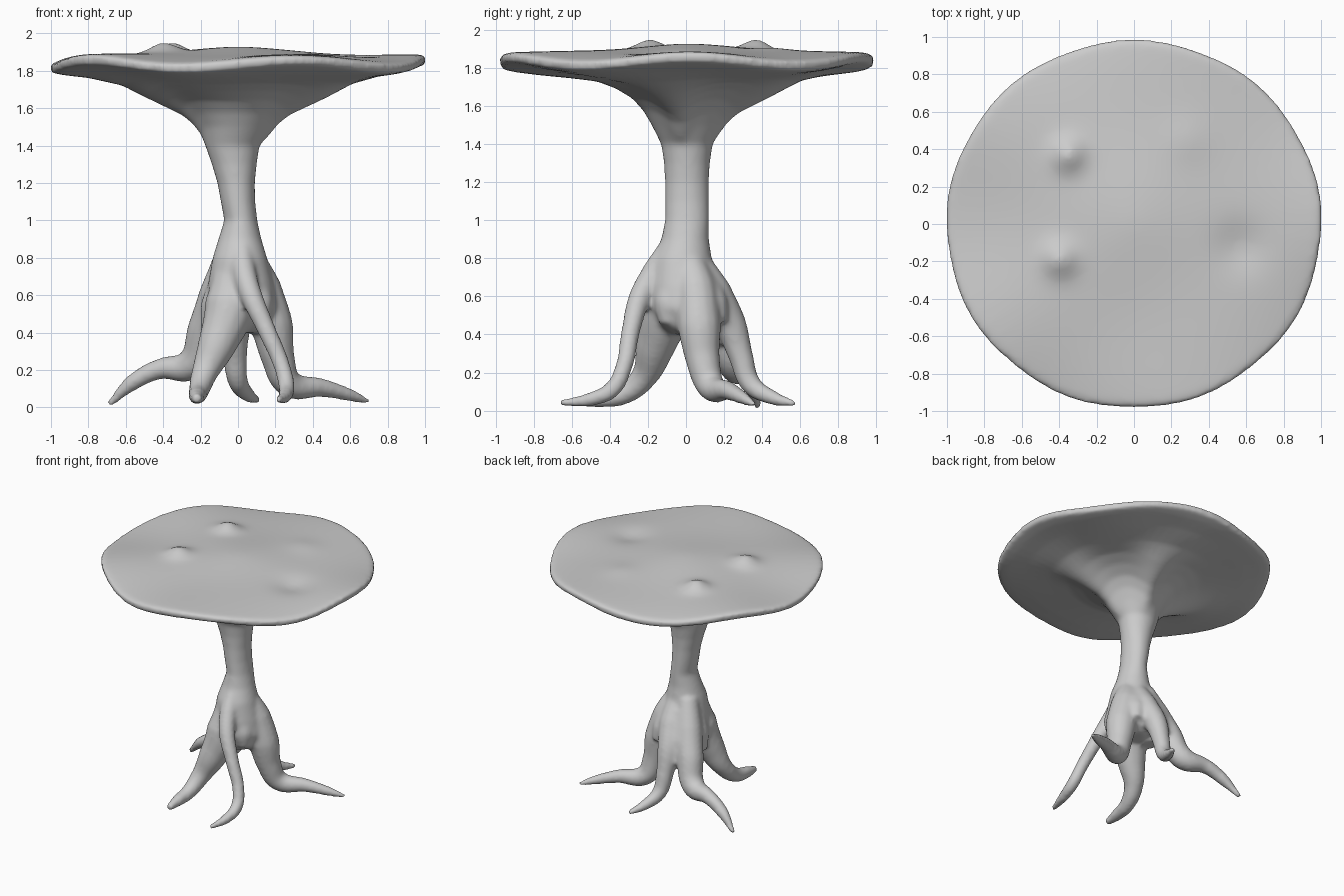
import bpy, bmesh
from math import sin, cos, pi, radians, exp

if "Cube" in bpy.data.objects:
    bpy.data.objects.remove(bpy.data.objects["Cube"])

SEG = 72
parts = []


def rib(a):
    # buttress ridges under the cap
    total = 0
    for centre in (180, -12, 75):
        d = (a - radians(centre) + pi) % (2 * pi) - pi
        total += exp(-(d / 0.38) ** 2)
    return total


def bump(x, y, cx, cy, h, w):
    return h * exp(-((x - cx) ** 2 + (y - cy) ** 2) / w ** 2)


# Trunk rings: centre x, centre y, radius x, radius y, z
trunk = [(.04, .02, .08, .10, .40), (.03, .02, .15, .16, .44),
         (.025, 0, .19, .19, .54), (.015, -.015, .175, .18, .66),
         (.01, -.02, .145, .155, .80), (.01, -.005, .115, .125, .90),
         (.015, .005, .088, .115, 1.0), (0, .005, .092, .115, 1.1),
         (-.01, .005, .10, .115, 1.2), (-.02, .005, .12, .12, 1.3),
         (-.03, .005, .145, .135, 1.4)]
# Underside and top of the cap: radius, z
under = [(.185, 1.49), (.23, 1.56), (.29, 1.62), (.38, 1.67), (.48, 1.71),
         (.62, 1.745), (.80, 1.775), (.93, 1.797), (1.0, 1.815)]
top = [(1.005, 1.858)] + [(1 - .03 * i, 1.864 + .045 * (i / 32) ** .7) for i in range(1, 33)]

bm = bmesh.new()
rings = []
for cx, cy, rx, ry, z in trunk:
    rings.append([bm.verts.new((cx + rx * cos(2 * pi * i / SEG),
                                cy + ry * sin(2 * pi * i / SEG), z)) for i in range(SEG)])
for n, (r, z) in enumerate(under + top):
    ring = []
    for i in range(SEG):
        a = 2 * pi * i / SEG
        k = r * (1 + .004 * r * sin(9 * a))
        x, y = k * cos(a), .98 * k * sin(a)
        zz = z + .022 * r ** 3 * cos(5 * a - .1) - .004 * r * r
        if n < len(under):
            fade = max(0, 1 - ((r - .38) / .28) ** 2)
            zz += fade * (.025 - .09 * rib(a))
            x -= .02 * max(0, 1 - r * 2)
        else:
            zz += bump(x, y, -.35, .37, .06, .085) + bump(x, y, -.40, -.19, .055, .09)
            zz += bump(x, y, .57, -.12, -.03, .13) + bump(x, y, .28, .45, .012, .12)
            zz += bump(x, y, .05, .05, .015, .35) + .005 * sin(5 * x + 2) * cos(6 * y)
        ring.append(bm.verts.new((x, y, zz)))
    rings.append(ring)
for a, b in zip(rings, rings[1:]):
    for i in range(SEG):
        j = (i + 1) % SEG
        bm.faces.new((a[i], a[j], b[j], b[i]))
bm.faces.new(rings[0][::-1])
bm.faces.new(rings[-1])
mesh = bpy.data.meshes.new("tree_table")
bm.to_mesh(mesh)
bm.free()
table = bpy.data.objects.new("tree_table", mesh)
bpy.context.collection.objects.link(table)
parts.append(table)


def root(points):
    # tapered tube through x, y, z, radius points
    cu = bpy.data.curves.new("root", 'CURVE')
    cu.dimensions = '3D'
    cu.bevel_depth = 1
    cu.bevel_resolution = 5
    cu.resolution_u = 8
    cu.use_fill_caps = True
    sp = cu.splines.new('BEZIER')
    sp.bezier_points.add(len(points) - 1)
    for p, (x, y, z, r) in zip(sp.bezier_points, points):
        p.co = (x, y, z)
        p.radius = r
        p.handle_left_type = p.handle_right_type = 'AUTO'
    ob = bpy.data.objects.new("root", cu)
    bpy.context.collection.objects.link(ob)
    parts.append(ob)


# Five roots: left, right, front, front left, back
root([(-.05, .05, .80, .08), (-.11, .12, .60, .10), (-.17, .19, .42, .10),
      (-.25, .26, .23, .085), (-.42, .31, .205, .055), (-.56, .34, .135, .045),
      (-.69, .38, .015, .018)])
root([(.05, .0, .84, .07), (.12, .05, .64, .11), (.18, .07, .44, .115),
      (.215, .09, .26, .09), (.27, .13, .13, .075), (.45, .22, .105, .05),
      (.60, .30, .065, .035), (.70, .36, .03, .016)])
root([(.02, -.08, .88, .05), (.03, -.16, .74, .065), (.07, -.24, .60, .06),
      (.15, -.29, .42, .05), (.235, -.33, .22, .045), (.26, -.39, .11, .045),
      (.25, -.50, .06, .038), (.215, -.66, .04, .018)])
root([(-.02, -.05, .74, .11), (-.04, -.10, .54, .14), (-.11, -.16, .34, .105),
      (-.18, -.22, .18, .07), (-.21, -.33, .085, .055), (-.22, -.45, .06, .045),
      (-.22, -.57, .045, .025)])
root([(.03, .05, .78, .08), (.02, .14, .62, .10), (-.01, .23, .46, .085),
      (-.015, .29, .28, .065), (.0, .34, .14, .055), (.05, .45, .07, .04),
      (.11, .575, .035, .018)])
# Webs filling the crotches between neighbouring roots
root([(-.04, .10, .72, .07), (-.08, .17, .52, .09), (-.11, .22, .36, .07)])
root([(.06, .08, .72, .07), (.10, .14, .56, .08), (.12, .16, .46, .06)])
root([(-.06, .0, .72, .07), (-.11, .02, .54, .09), (-.13, .03, .40, .07)])
root([(.06, -.06, .74, .07), (.11, -.09, .56, .08), (.12, -.09, .45, .05)])

# Fuse everything into one smooth organic skin
bpy.ops.object.select_all(action='DESELECT')
for ob in parts:
    ob.select_set(True)
bpy.context.view_layer.objects.active = parts[1]
bpy.ops.object.convert(target='MESH')
for ob in parts:
    ob.select_set(True)
bpy.context.view_layer.objects.active = table
bpy.ops.object.join()
remesh = table.modifiers.new("fuse", 'REMESH')
remesh.mode = 'VOXEL'
remesh.voxel_size = .014
smooth = table.modifiers.new("soften", 'SMOOTH')
smooth.factor = .5
smooth.iterations = 10
bpy.ops.object.modifier_apply(modifier="fuse")
bpy.ops.object.modifier_apply(modifier="soften")
bpy.ops.object.shade_smooth()
